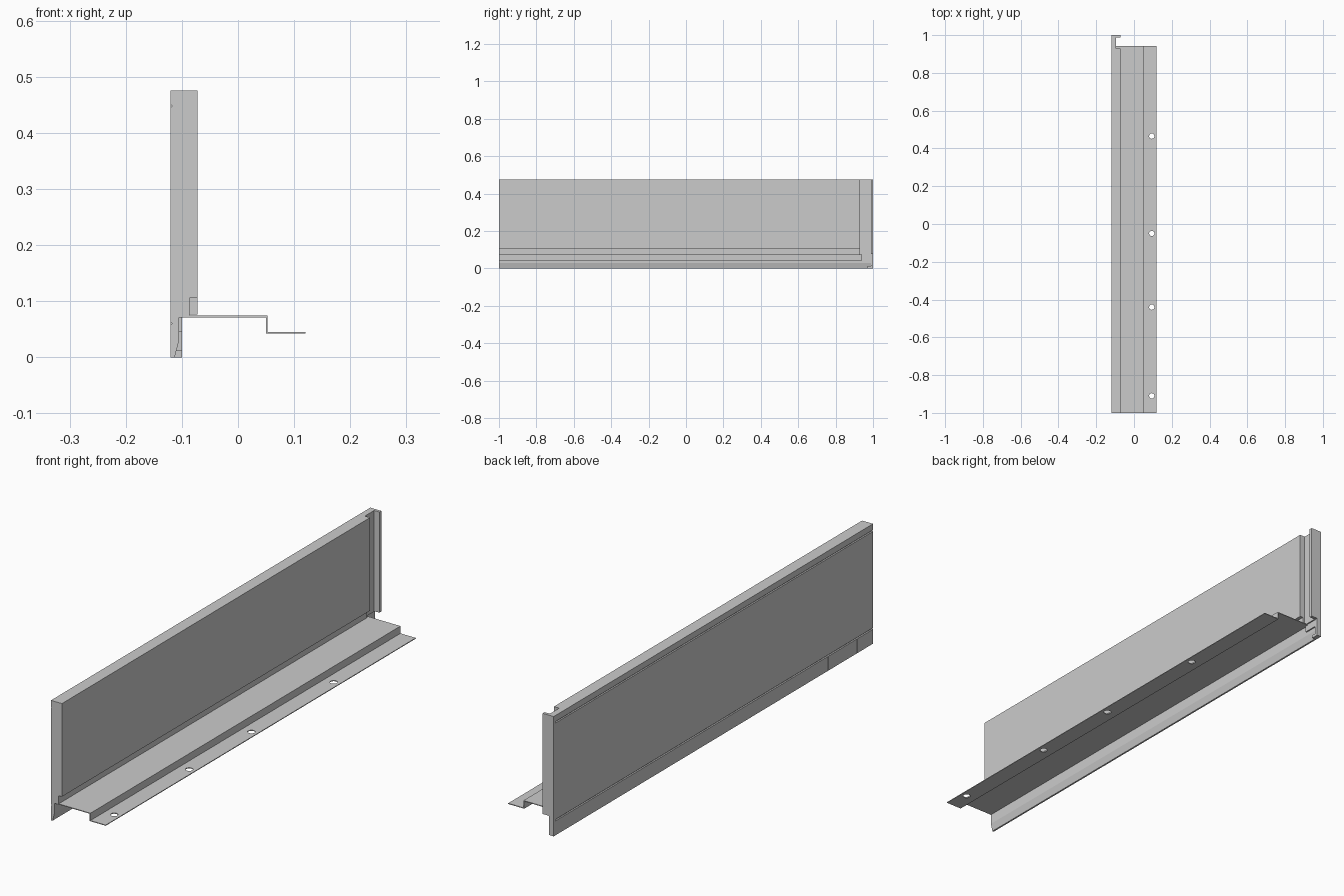
import bpy, bmesh, math

if "Cube" in bpy.data.objects:
    bpy.data.objects.remove(bpy.data.objects["Cube"])


def extrude_y(name, profile, y0, y1):
    """Solid made by sweeping an (x, z) outline from y0 to y1."""
    bm = bmesh.new()
    face = bm.faces.new([bm.verts.new((x, y0, z)) for x, z in profile])
    ext = bmesh.ops.extrude_face_region(bm, geom=[face])
    moved = [v for v in ext["geom"] if isinstance(v, bmesh.types.BMVert)]
    bmesh.ops.translate(bm, verts=moved, vec=(0, y1 - y0, 0))
    bmesh.ops.recalc_face_normals(bm, faces=bm.faces)
    mesh = bpy.data.meshes.new(name)
    bm.to_mesh(mesh)
    bm.free()
    obj = bpy.data.objects.new(name, mesh)
    bpy.context.collection.objects.link(obj)
    return obj


def box(name, x0, x1, y0, y1, z0, z1):
    return extrude_y(name, [(x0, z0), (x1, z0), (x1, z1), (x0, z1)], y0, y1)


def cut(target, cutter):
    mod = target.modifiers.new("cut", 'BOOLEAN')
    mod.operation = 'DIFFERENCE'
    mod.solver = 'EXACT'
    mod.object = cutter
    bpy.context.view_layer.objects.active = target
    bpy.ops.object.modifier_apply(modifier=mod.name)
    bpy.data.objects.remove(cutter)


OUT, IN, TOP, T = -0.12, -0.072, 0.475, 0.003

# outer face outline, top to bottom, with two shallow grooves
outer = [(OUT, TOP)]
for z in (0.448, 0.06):
    outer += [(OUT, z + 0.003), (OUT + 0.003, z), (OUT, z - 0.003)]
outer += [(OUT, 0)]
skirt = [(-0.113, 0), (-0.105, 0.03), (-0.105, 0.074)]

# side wall: thick panel over a recessed neck and a tapered skirt
wall = extrude_y("side_wall", outer + skirt + [
    (-0.086, 0.074), (-0.086, 0.106), (IN, 0.106), (IN, TOP)], -1, 0.93)

# seams of the cover piece in the skirt
for y in (-0.72, -0.90):
    cut(wall, box("seam_cutter", OUT - 0.01, OUT + 0.002, y - 0.0015, y + 0.0015, -0.01, 0.056))

# rear channel: thin web closed by a turned-in flange
extrude_y("rear_web", outer + skirt + [(-0.095, 0.074), (-0.095, TOP)], 0.93, 0.99)
extrude_y("rear_flange", [(OUT, 0), (-0.10, 0), (-0.10, 0.076), (IN, 0.076),
                          (IN, TOP), (OUT, TOP)], 0.988, 1.0)
box("rear_foot", OUT + 0.001, -0.10, 0.97, 0.995, 0, 0.012)
box("rear_bracket", -0.106, -0.10, 0.93, 0.99, 0.045, 0.076)

# stepped sheet-metal shelf
shelf = extrude_y("bottom_shelf", [
    (-0.106, 0.074), (0.053, 0.074), (0.053, 0.045), (0.12, 0.045),
    (0.12, 0.045 - T), (0.053 - T, 0.045 - T), (0.053 - T, 0.074 - T),
    (-0.106, 0.074 - T)], -1, 0.942)

# mounting holes
for y in (0.465, -0.05, -0.44, -0.91):
    bpy.ops.mesh.primitive_cylinder_add(vertices=24, radius=0.014, depth=0.03,
                                        location=(0.094, y, 0.043))
    cut(shelf, bpy.context.object)
